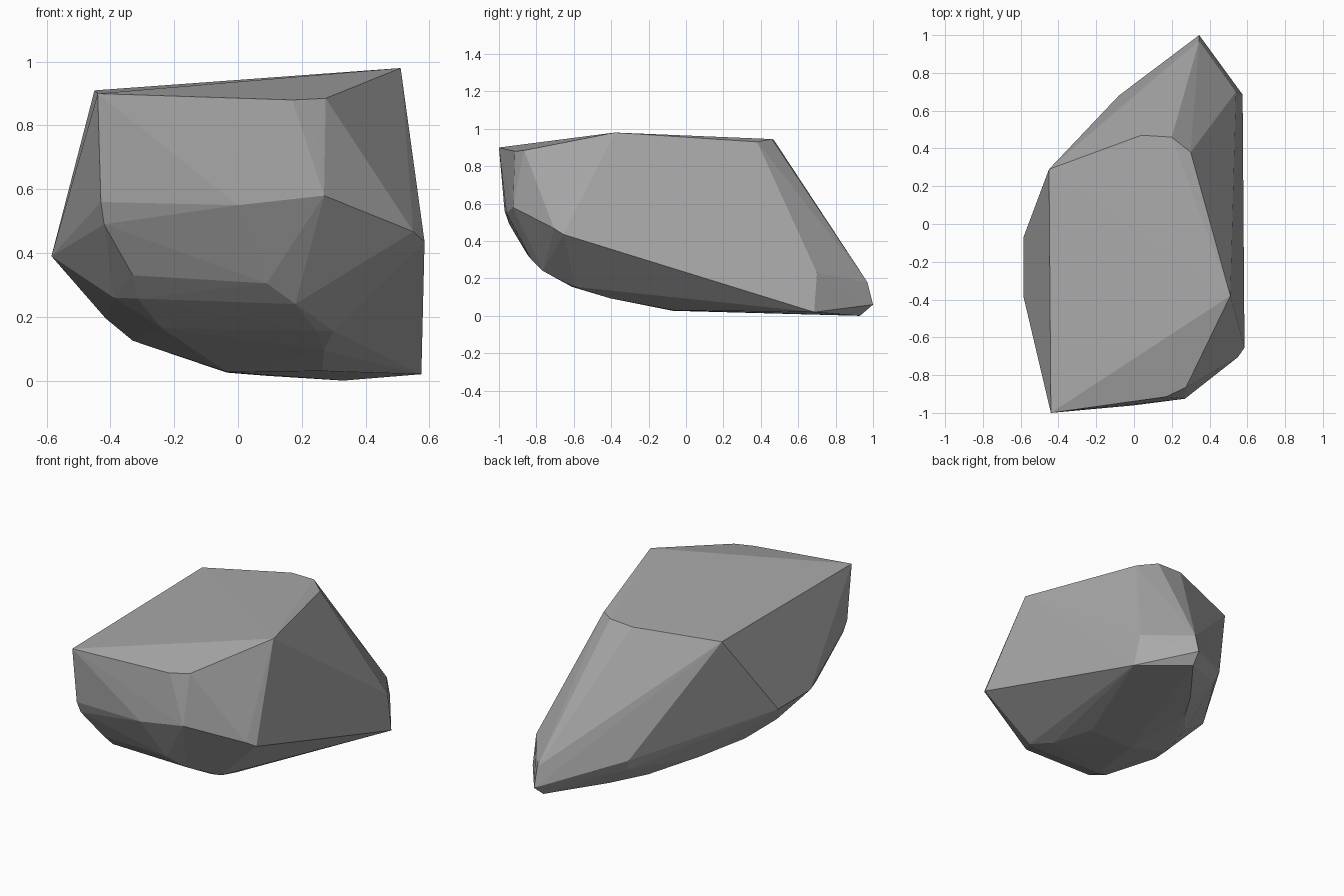
import bpy, bmesh

# Faceted boulder: convex hull of its corner points, grouped by zone
crown = [(-.44, -1, .90), (-.45, .29, .91), (.51, -.38, .98), (.30, .38, .93),
         (.20, .46, .945), (.04, .47, .94), (.275, -.865, .885), (.17, -.915, .88)]
front_face = [(.245, -.905, .75), (.27, -.925, .58), (0, -.96, .55), (-.43, -.97, .56),
              (-.42, -.945, .49), (0, -.92, .475), (.29, -.89, .545)]
front_belly = [(-.33, -.85, .33), (.09, -.83, .305), (.18, -.765, .24),
               (-.39, -.72, .26), (-.315, -.78, .257), (-.24, -.61, .165),
               (.245, -.61, .155), (.30, -.59, .155), (.27, -.41, .095)]
sides = [(.55, -.705, .467), (.585, -.655, .435), (-.585, -.07, .39),
         (-.585, -.385, .39), (-.46, .21, .68), (-.415, -.30, .195)]
back_tip = [(.54, .70, .23), (.575, .685, .02), (.345, .97, .18), (.345, 1, .06),
            (-.08, .68, .22), (-.06, .66, .15)]
underside = [(.33, .93, 0), (.09, .62, .015), (-.035, .42, .025), (-.035, -.07, .027),
             (.265, -.07, .03), (-.33, -.11, .125), (-.23, .19, .10)]

bm = bmesh.new()
for p in crown + front_face + front_belly + sides + back_tip + underside:
    bm.verts.new(p)
hull = bmesh.ops.convex_hull(bm, input=bm.verts[:])
spare = {v for v in hull["geom_interior"] + hull["geom_unused"]
         if isinstance(v, bmesh.types.BMVert)}
bmesh.ops.delete(bm, geom=list(spare), context='VERTS')
bmesh.ops.recalc_face_normals(bm, faces=bm.faces[:])

mesh = bpy.data.meshes.new("boulder")
bm.to_mesh(mesh)
bm.free()

# Plain grey stone
stone = bpy.data.materials.new("grey stone")
stone.diffuse_color = (.40, .40, .40, 1)
mesh.materials.append(stone)
bpy.context.collection.objects.link(bpy.data.objects.new("boulder", mesh))
